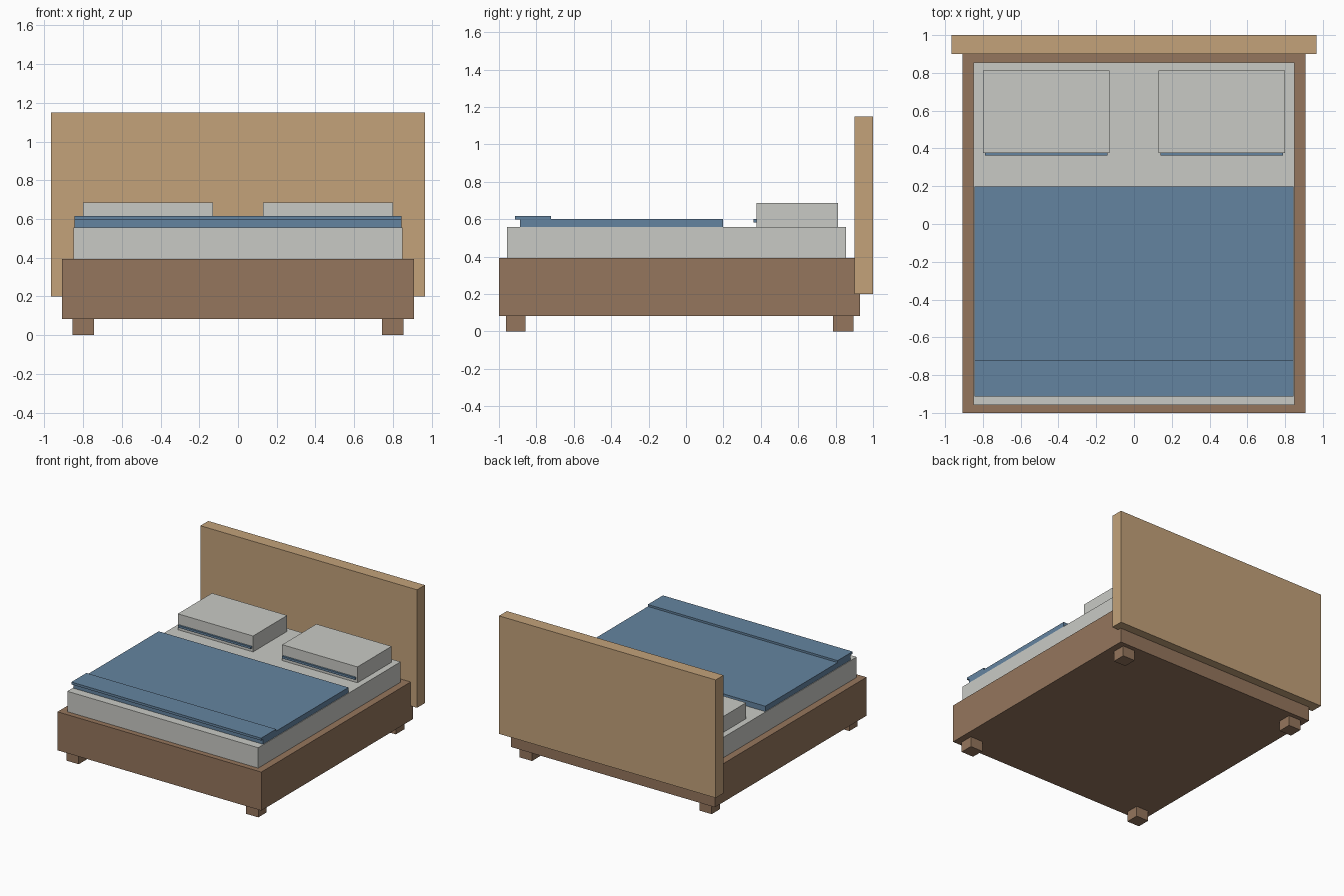
import bpy

cube = bpy.data.objects.get("Cube")
if cube:
    bpy.data.objects.remove(cube, do_unlink=True)


def material(name, rgb):
    """Flat material from 8-bit sRGB values, stored as linear."""
    lin = [((c / 255 + 0.055) / 1.055) ** 2.4 for c in rgb]
    mat = bpy.data.materials.new(name)
    mat.use_nodes = True
    mat.diffuse_color = (*lin, 1)
    bsdf = mat.node_tree.nodes["Principled BSDF"]
    bsdf.inputs["Base Color"].default_value = (*lin, 1)
    bsdf.inputs["Roughness"].default_value = 0.8
    return mat


light_wood = material("light wood", (195, 162, 122))
dark_wood = material("dark wood", (149, 118, 93))
linen = material("white linen", (201, 202, 197))
blue = material("blue fabric", (100, 132, 160))


def box(name, x, y, z, mat):
    """Box spanning the given (min, max) ranges."""
    spans = (x, y, z)
    bpy.ops.mesh.primitive_cube_add(size=1, location=[(a + b) / 2 for a, b in spans])
    ob = bpy.context.object
    ob.name = name
    ob.scale = [b - a for a, b in spans]
    bpy.ops.object.transform_apply(location=False, rotation=False, scale=True)
    ob.data.materials.append(mat)
    return ob


def centred(half):
    return (-half, half)


def pair(name, x, y, z, mat):
    """The same box on the left (+x) and right (-x) sides."""
    box("left_" + name, x, y, z, mat)
    box("right_" + name, (-x[1], -x[0]), y, z, mat)


# Frame and headboard
box("bed_frame", centred(0.908), (-1, 0.93), (0.083, 0.393), dark_wood)
box("headboard", centred(0.965), (0.9, 1), (0.2, 1.15), light_wood)

# Legs
pair("front_leg", (0.745, 0.855), (-0.963, -0.857), (0, 0.083), dark_wood)
pair("back_leg", (0.745, 0.855), (0.787, 0.895), (0, 0.083), dark_wood)

# Mattress and bedding
box("mattress", centred(0.85), (-0.957, 0.855), (0.393, 0.557), linen)
box("blanket", centred(0.845), (-0.888, 0.198), (0.557, 0.6), blue)
box("blanket_fold", centred(0.845), (-0.913, -0.722), (0.597, 0.616), blue)

# Pillows with a blue trim strip on the front
pair("pillow", (0.13, 0.8), (0.377, 0.812), (0.557, 0.685), linen)
pair("pillow_trim", (0.14, 0.788), (0.362, 0.38), (0.583, 0.6), blue)
